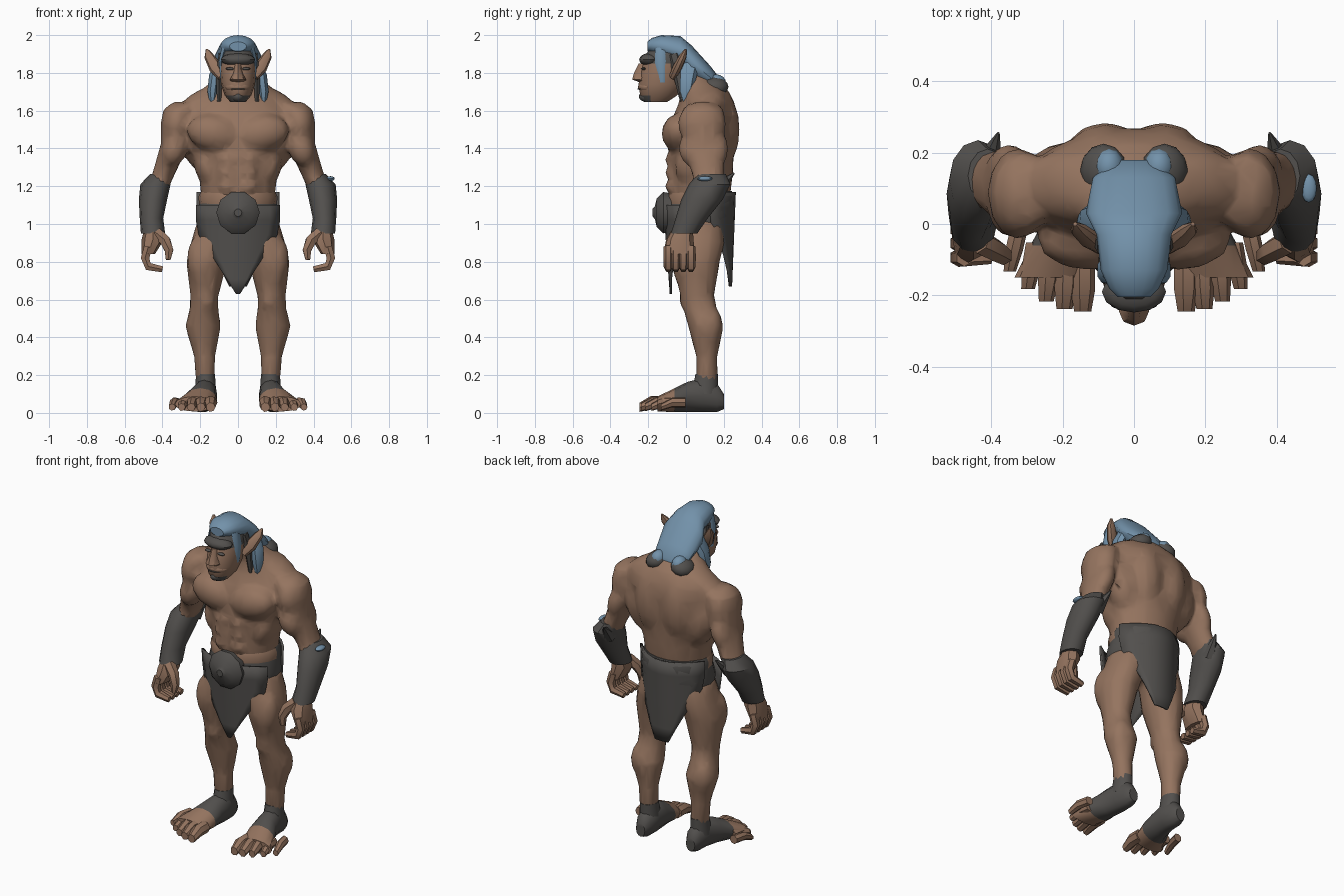
import bpy, bmesh
from math import sin, cos, pi, radians
from mathutils import Vector, Matrix

old_cube = bpy.data.objects.get("Cube")
if old_cube:
    bpy.data.objects.remove(old_cube, do_unlink=True)


def make_material(name, colour):
    material = bpy.data.materials.new(name)
    material.use_nodes = True
    rgba = (*colour, 1)
    material.diffuse_color = rgba
    material.node_tree.nodes["Principled BSDF"].inputs["Base Color"].default_value = rgba
    return material


skin = make_material("brown skin", (.3, .175, .115))
leather = make_material("dark leather", (.085, .08, .075))
blue = make_material("blue hair", (.17, .285, .4))


def finish(name, bm, materials, rule=None):
    """Turn a bmesh into a shaded object, colouring faces by an optional rule."""
    bmesh.ops.recalc_face_normals(bm, faces=bm.faces)
    if rule:
        for face in bm.faces:
            face.material_index = int(rule(face.calc_center_median()))
    mesh = bpy.data.meshes.new(name)
    bm.to_mesh(mesh)
    bm.free()
    for material in materials:
        mesh.materials.append(material)
    obj = bpy.data.objects.new(name, mesh)
    bpy.context.collection.objects.link(obj)
    bpy.ops.object.select_all(action='DESELECT')
    obj.select_set(True)
    bpy.context.view_layer.objects.active = obj
    bpy.ops.object.shade_smooth_by_angle(angle=radians(40))
    return obj


def ring(x=0, y=0, z=0, wide=0, deep=None):
    """Elliptical cross-section; a circle when no depth is given."""
    return Vector((x, y, z)), wide, wide if deep is None else deep


def loft(name, rings, materials, sides=12, axis='UP', side=1, rule=None):
    """Skin rings that lie flat, face the front, or follow their own path."""
    bm = bmesh.new()
    mirror = Matrix.Diagonal((side, 1, 1))
    centres = [mirror @ centre for centre, wide, deep in rings]
    loops = []
    for i, (centre, wide, deep) in enumerate(rings):
        if axis == 'UP':
            u, v = Vector((1, 0, 0)), Vector((0, 1, 0))
        elif axis == 'FRONT':
            u, v = Vector((1, 0, 0)), Vector((0, 0, 1))
        else:
            along = centres[min(i + 1, len(rings) - 1)] - centres[max(i - 1, 0)]
            v = along.cross(Vector((0, 1, 0))).normalized()
            u = v.cross(along).normalized()
        turns = [2 * pi * k / sides for k in range(sides)]
        loops.append([bm.verts.new(centres[i] + u * wide * cos(t) + v * deep * sin(t)) for t in turns])
    for low, high in zip(loops, loops[1:]):
        for k in range(sides):
            j = (k + 1) % sides
            bm.faces.new((low[k], low[j], high[j], high[k]))
    bm.faces.new(loops[0])
    bm.faces.new(loops[-1])
    return finish(name, bm, materials, rule)


def lump(name, material, at, size, side=1, tilt=0):
    """Low-poly ellipsoid for a muscle or other rounded mass."""
    bm = bmesh.new()
    x, y, z = at
    place = (Matrix.Translation((x * side, y, z)) @ Matrix.Rotation(tilt * side, 4, 'Y')
             @ Matrix.Diagonal((*size, 1)))
    bmesh.ops.create_uvsphere(bm, u_segments=12, v_segments=8, radius=1, matrix=place)
    return finish(name, bm, [material])


def flap(name, top, bottom, y, drift, width, tip, bend):
    """Hanging cloth narrowing to its tip, curved round the body."""
    bm = bmesh.new()
    rows, columns = 6, 8
    grid = []
    for r in range(rows + 1):
        t = r / rows
        half = tip + (width - tip) * min(1, 1.4 * (1 - t))
        across = [half * (2 * k / columns - 1) for k in range(columns + 1)]
        grid.append([bm.verts.new((x, y + drift * t + bend * (x / width) ** 2,
                                   top + (bottom - top) * t)) for x in across])
    for high, low in zip(grid, grid[1:]):
        for k in range(columns):
            bm.faces.new((high[k], high[k + 1], low[k + 1], low[k]))
    thick = finish(name, bm, [leather]).modifiers.new("thickness", 'SOLIDIFY')
    thick.thickness = .012
    thick.offset = 0


# Torso, running up into the forward-leaning neck
body = [loft("body", [
    ring(y=.07, z=.92, wide=.16, deep=.11), ring(y=.07, z=1.1, wide=.19, deep=.16),
    ring(y=.08, z=1.27, wide=.21, deep=.17), ring(y=.08, z=1.47, wide=.3, deep=.18),
    ring(y=.1, z=1.57, wide=.31, deep=.17), ring(y=.11, z=1.64, wide=.28, deep=.15),
    ring(y=.1, z=1.7, wide=.21, deep=.13), ring(y=.06, z=1.76, wide=.13, deep=.11),
    ring(y=-.02, z=1.82, wide=.08, deep=.09)], [skin], sides=18)]

# Head with dark brow band and beard
loft("head", [
    ring(y=-.16, z=1.645, wide=.04, deep=.06), ring(y=-.145, z=1.68, wide=.07, deep=.1),
    ring(y=-.13, z=1.74, wide=.09, deep=.125), ring(y=-.115, z=1.8, wide=.095, deep=.125),
    ring(y=-.1, z=1.85, wide=.1, deep=.13), ring(y=-.09, z=1.9, wide=.095, deep=.125),
    ring(y=-.08, z=1.96, wide=.06, deep=.08)], [skin, leather], sides=14,
    rule=lambda c: c.z > 1.85 or (c.z < 1.7 and c.y < -.17 and abs(c.x) < .05))
loft("nose", [
    ring(y=-.21, z=1.75, wide=.04, deep=.035), ring(y=-.245, z=1.765, wide=.042, deep=.04),
    ring(y=-.235, z=1.8, wide=.024, deep=.04), ring(y=-.21, z=1.85, wide=.018, deep=.04)], [skin], sides=8)
lump("muzzle", skin, at=(0, -.195, 1.725), size=(.07, .06, .035))
lump("mouth", leather, at=(0, -.225, 1.715), size=(.045, .033, .006))
lump("chin beard", leather, at=(0, -.205, 1.675), size=(.035, .045, .03))
lump("brow", leather, at=(0, -.19, 1.87), size=(.09, .058, .035))

# Hair swept back over the skull to the shoulders
loft("hair cap", [
    ring(y=-.205, z=1.94, wide=.045, deep=.025), ring(y=-.18, z=1.945, wide=.07, deep=.04),
    ring(y=-.13, z=1.94, wide=.093, deep=.06), ring(y=-.03, z=1.915, wide=.105, deep=.08),
    ring(y=.03, z=1.855, wide=.135, deep=.09), ring(y=.13, z=1.775, wide=.115, deep=.06),
    ring(y=.18, z=1.74, wide=.06, deep=.03)], [blue], sides=16, axis='FRONT')

# Waist cloth, belt and round buckle
loft("belt", [
    ring(y=.07, z=.98, wide=.21, deep=.16), ring(y=.07, z=1.04, wide=.22, deep=.18),
    ring(y=.08, z=1.13, wide=.2, deep=.17)], [leather], sides=18)
loft("back waistband", [
    ring(y=.08, z=height, wide=.21 - inset, deep=.18 - inset)
    for height, inset in ((1.1, .005), (1.145, 0), (1.175, .015))], [skin, leather], sides=18,
    rule=lambda c: c.y > .06)
loft("buckle", [
    ring(y=front, z=1.06, wide=radius)
    for front, radius in ((-.04, .1), (-.12, .115), (-.155, .08), (-.165, .035), (-.178, .02))],
    [leather], sides=10, axis='FRONT')
flap("front loincloth", top=1.1, bottom=.63, y=-.115, drift=.035, width=.22, tip=.01, bend=.085)
flap("back loincloth", top=1.17, bottom=.67, y=.258, drift=-.02, width=.215, tip=.045, bend=-.13)
lump("bracer gem", blue, at=(.49, .1, 1.24), size=(.022, .04, .013))

for side, hand in ((1, "left"), (-1, "right")):
    def limb(part, rings, materials, sides=12, axis='UP', rule=None):
        return loft(f"{hand} {part}", rings, materials, sides, axis, side, rule)

    def muscle(part, at, size, tilt=0):
        body.append(lump(f"{hand} {part}", skin, at, size, side, tilt))

    # Muscles of the chest, belly and back
    muscle("pectoral", at=(.125, -.04, 1.48), size=(.15, .09, .1), tilt=-.2)
    for row in range(3):
        muscle("abdominal", at=(.05, -.07, 1.2 + .07 * row), size=(.055, .04, .04))
    muscle("flank", at=(.16, .06, 1.3), size=(.07, .12, .12), tilt=.3)
    muscle("side back muscle", at=(.19, .13, 1.43), size=(.11, .1, .17), tilt=.25)
    muscle("back ridge", at=(.08, .18, 1.5), size=(.12, .105, .21))
    muscle("neck muscle", at=(.17, .11, 1.66), size=(.16, .1, .06), tilt=.45)

    # Eye and pointed ear
    lump(f"{hand} eye", leather, (.042, -.225, 1.822), (.024, .012, .008), side)
    limb("ear", [
        ring(x=.085, y=-.07, z=1.78, wide=.02, deep=.025), ring(x=.12, y=-.045, z=1.83, wide=.025, deep=.035),
        ring(x=.155, y=-.015, z=1.89, wide=.02, deep=.025), ring(x=.165, z=1.925, wide=.006)],
        [skin], sides=8, axis='PATH')

    # Locks of hair at the temple, shoulder and back
    limb("temple lock", [
        ring(x=.07, y=-.13, z=1.93, wide=.035, deep=.02), ring(x=.09, y=-.13, z=1.86, wide=.035, deep=.014),
        ring(x=.083, y=-.125, z=1.75, wide=.018, deep=.01)], [blue], sides=6, axis='PATH')
    limb("shoulder lock", [
        ring(x=.095, y=.02, z=1.84, wide=.05, deep=.03), ring(x=.125, y=.01, z=1.78, wide=.045, deep=.03),
        ring(x=.135, z=1.7, wide=.035, deep=.028), ring(x=.135, z=1.64, wide=.015)],
        [blue], sides=7, axis='PATH')
    limb("dark lock", [
        ring(x=.085, y=-.065, z=1.9, wide=.03, deep=.02), ring(x=.1, y=-.035, z=1.78, wide=.03, deep=.02),
        ring(x=.1, y=-.02, z=1.65, wide=.012)], [leather], sides=6, axis='PATH')
    lump(f"{hand} hair shadow", leather, (.085, .15, 1.727), (.068, .075, .05), side, .3)
    lump(f"{hand} hair tuft", blue, (.07, .16, 1.747), (.042, .052, .045), side)

    # Arm, bracer and elbow spike
    body.append(limb("upper arm", [
        ring(x=.27, y=.09, z=1.64, wide=.06, deep=.07), ring(x=.305, y=.09, z=1.61, wide=.09, deep=.11),
        ring(x=.32, y=.09, z=1.52, wide=.09, deep=.12), ring(x=.335, y=.09, z=1.42, wide=.075, deep=.11),
        ring(x=.4, y=.12, z=1.25, wide=.06, deep=.085), ring(x=.43, y=.11, z=1.18, wide=.06, deep=.08)],
        [skin]))
    muscle("shoulder", at=(.325, .085, 1.53), size=(.085, .13, .12), tilt=-.1)
    muscle("biceps", at=(.335, .04, 1.4), size=(.07, .08, .1), tilt=-.35)
    muscle("triceps", at=(.35, .145, 1.4), size=(.06, .08, .11), tilt=-.3)
    limb("bracer", [
        ring(x=.41, y=.135, z=1.265, wide=.055, deep=.075), ring(x=.437, y=.125, z=1.21, wide=.08, deep=.11),
        ring(x=.45, y=.085, z=1.13, wide=.075, deep=.11), ring(x=.458, y=.03, z=1.03, wide=.062, deep=.085),
        ring(x=.45, y=-.01, z=.95, wide=.064, deep=.07)], [leather])
    limb("elbow spike", [
        ring(x=.41, y=.16, z=1.18, wide=.045), ring(x=.38, y=.255, z=1.27, wide=.004)],
        [leather], sides=6, axis='PATH')

    # Hand with curled fingers and a thumb
    limb("palm", [
        ring(x=.45, y=-.015, z=.98, wide=.045, deep=.05), ring(x=.45, y=-.03, z=.92, wide=.06, deep=.07),
        ring(x=.475, y=-.035, z=.84, wide=.035, deep=.08)], [skin], sides=8)
    for k in range(4):
        y = -.094 + k * .04
        limb("finger", [
            ring(x=.475, y=y, z=.88, wide=.025), ring(x=.492, y=y, z=.82, wide=.026),
            ring(x=.475, y=y, z=.775, wide=.025), ring(x=.4, y=y, z=.76, wide=.018)],
            [skin], sides=6, axis='PATH')
    limb("thumb", [
        ring(x=.43, y=-.05, z=.95, wide=.035), ring(x=.385, y=-.075, z=.91, wide=.032),
        ring(x=.365, y=-.09, z=.86, wide=.026), ring(x=.37, y=-.095, z=.81, wide=.014)],
        [skin], sides=6, axis='PATH')

    # Leg with an ankle wrap
    body.append(limb("leg", [
        ring(x=.115, y=.07, z=1.02, wide=.1, deep=.12), ring(x=.14, y=.065, z=.9, wide=.11, deep=.14),
        ring(x=.165, y=.05, z=.8, wide=.11, deep=.13), ring(x=.178, y=.06, z=.62, wide=.075, deep=.09),
        ring(x=.18, y=.075, z=.55, wide=.077, deep=.09), ring(x=.185, y=.105, z=.46, wide=.095),
        ring(x=.177, y=.11, z=.3, wide=.057), ring(x=.172, y=.11, z=.15, wide=.05, deep=.06)], [skin]))
    muscle("thigh muscle", at=(.19, 0, .8), size=(.08, .075, .14), tilt=.1)
    muscle("buttock", at=(.1, .12, .96), size=(.09, .09, .1))
    muscle("kneecap", at=(.17, .005, .6), size=(.05, .04, .06))
    muscle("calf", at=(.2, .125, .46), size=(.075, .07, .11))
    limb("ankle wrap", [
        ring(x=.172, y=.11, z=.205, wide=.05, deep=.06), ring(x=.172, y=.1, z=.1, wide=.057, deep=.07)], [leather])

    # Wrapped foot with bare splayed toes
    limb("foot", [
        ring(x=.17, y=.2, z=.06, wide=.03, deep=.04), ring(x=.17, y=.165, z=.08, wide=.05, deep=.075),
        ring(x=.17, y=.09, z=.095, wide=.06, deep=.09), ring(x=.183, y=.01, z=.085, wide=.07, deep=.08),
        ring(x=.2, y=-.06, z=.068, wide=.09, deep=.063), ring(x=.23, y=-.15, z=.047, wide=.105, deep=.04)],
        [skin, leather], axis='FRONT', rule=lambda c: c.y > -.04)
    for k in range(5):
        x, tip, size = .145 + .044 * k, -.245 + .007 * k * k, .036 - .0025 * k
        limb("toe", [
            ring(x=x, y=tip + .13, z=.055, wide=size), ring(x=x + .004 * k, y=tip + .06, z=.055, wide=size),
            ring(x=x + .007 * k, y=tip, z=.03, wide=size * .7)], [skin], sides=7, axis='FRONT')

# Fuse limbs and muscles into one softly faceted body
for part in body:
    part.select_set(True)
bpy.context.view_layer.objects.active = body[0]
bpy.ops.object.select_all(action='DESELECT')
for part in body:
    part.select_set(True)
bpy.ops.object.join()
fuse = body[0].modifiers.new("fuse", 'REMESH')
fuse.mode, fuse.voxel_size, fuse.use_smooth_shade = 'VOXEL', .012, True
soften = body[0].modifiers.new("soften", 'SMOOTH')
soften.factor, soften.iterations = .5, 8
facet = body[0].modifiers.new("facet", 'DECIMATE')
facet.ratio = .08
